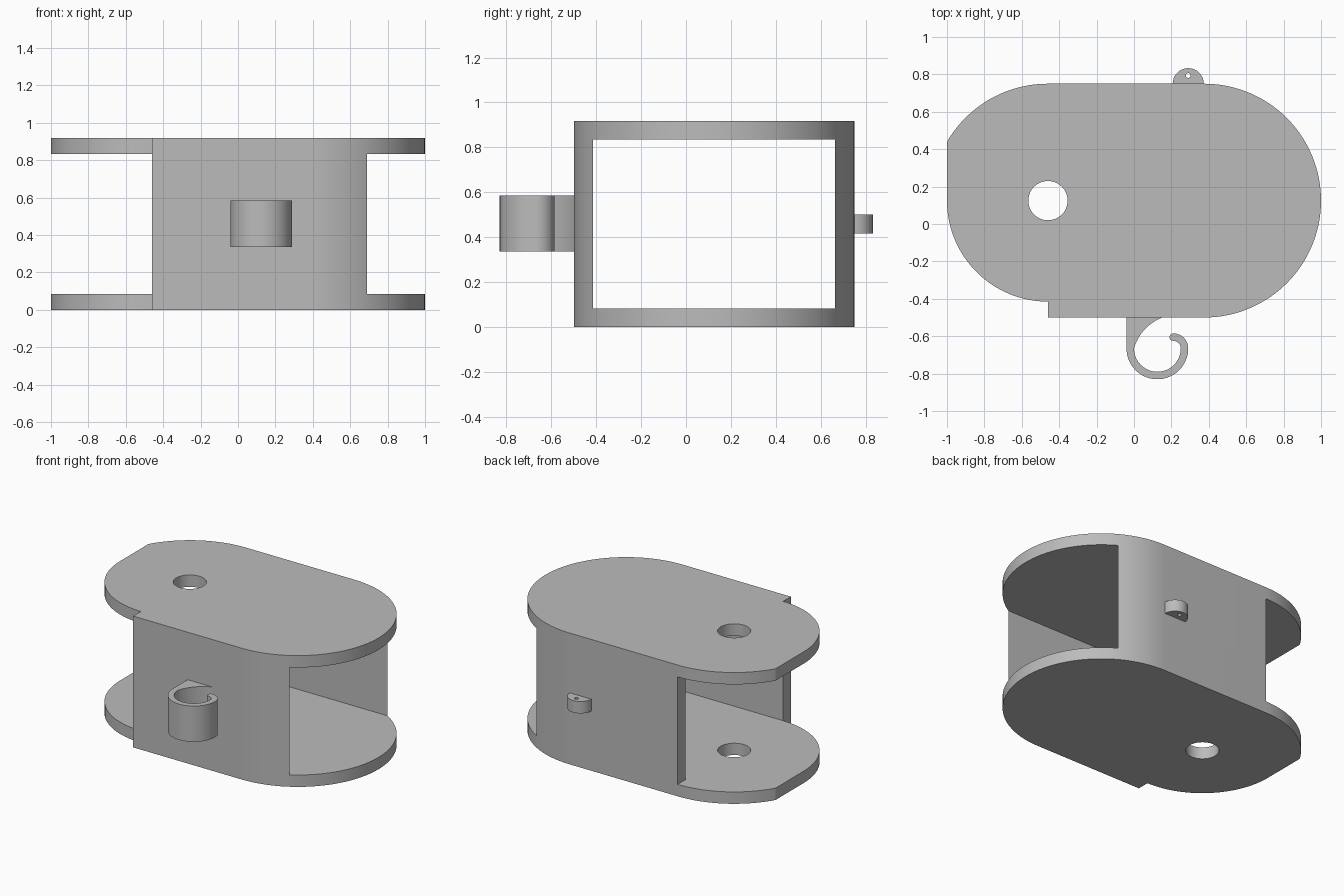
import bpy
import bmesh
from math import sin, cos, radians, acos, degrees

if "Cube" in bpy.data.objects:
    bpy.data.objects.remove(bpy.data.objects["Cube"])

grey = bpy.data.materials.new("plain grey")
grey.use_nodes = True
grey.diffuse_color = (0.5, 0.5, 0.5, 1)
grey.node_tree.nodes["Principled BSDF"].inputs["Base Color"].default_value = (0.5, 0.5, 0.5, 1)


def arc(cx, cy, r, start, end, steps=32):
    angles = [radians(start + (end - start) * i / steps) for i in range(steps + 1)]
    return [(cx + r * cos(a), cy + r * sin(a)) for a in angles]


def circle(cx, cy, r, steps=48):
    return arc(cx, cy, r, 0, 360, steps)[:-1]


def prism(name, loops, z0, z1):
    """Extrude an outline, with optional hole loops, from z0 to z1."""
    bm = bmesh.new()
    for loop in loops:
        verts = [bm.verts.new((x, y, z0)) for x, y in loop]
        for a, b in zip(verts, verts[1:] + verts[:1]):
            bm.edges.new((a, b))
    bmesh.ops.triangle_fill(bm, edges=bm.edges[:], use_beauty=True)
    ext = bmesh.ops.extrude_face_region(bm, geom=bm.faces[:], use_keep_orig=True)
    top = [v for v in ext["geom"] if isinstance(v, bmesh.types.BMVert)]
    bmesh.ops.translate(bm, verts=top, vec=(0, 0, z1 - z0))
    bmesh.ops.recalc_face_normals(bm, faces=bm.faces[:])
    mesh = bpy.data.meshes.new(name)
    bm.to_mesh(mesh)
    bm.free()
    mesh.materials.append(grey)
    obj = bpy.data.objects.new(name, mesh)
    bpy.context.collection.objects.link(obj)
    return obj


def activate(obj):
    bpy.ops.object.select_all(action="DESELECT")
    obj.select_set(True)
    bpy.context.view_layer.objects.active = obj


def cut_box(obj, x0, x1, y0, y1, z0, z1):
    box = prism("cutter", [[(x0, y0), (x1, y0), (x1, y1), (x0, y1)]], z0, z1)
    box.hide_render = True
    mod = obj.modifiers.new("cut", "BOOLEAN")
    mod.operation, mod.solver, mod.object = "DIFFERENCE", "EXACT", box
    activate(obj)
    bpy.ops.object.modifier_apply(modifier=mod.name)
    bpy.data.objects.remove(box)


# Bracket body: outline with the pivot hole
HEIGHT, WALL, MID = 0.917, 0.083, 0.125
BIG, SMALL, PIVOT = 0.625, 0.54, -0.46
outline = arc(0.375, MID, BIG, -90, 90, 64)
outline += arc(PIVOT, MID, BIG, 90, degrees(acos(-SMALL / BIG)))
outline += arc(PIVOT, MID, SMALL, 180, 270)
outline += [(PIVOT, MID - BIG)]
body = prism("bracket_body", [outline, circle(PIVOT, MID, 0.105)], 0, HEIGHT)

# Slot between the plates, and the clearance behind the back wall's end
cut_box(body, -1.2, 1.2, MID - SMALL, MID + SMALL, WALL, HEIGHT - WALL)
cut_box(body, -1.2, PIVOT, MID + 0.4, MID + 0.8, WALL, HEIGHT - WALL)

# Curled hook on the front wall
hook = [(-0.04, -0.5)]
hook += arc(0.125, -0.665, 0.165, 180, 360, 40)
hook += arc(0.21, -0.665, 0.08, 0, 90, 16)[1:]
hook += arc(0.21, -0.605, 0.02, 90, 270, 12)[1:]
hook += arc(0.21, -0.665, 0.04, 90, 0, 12)[1:]
hook += arc(0.125, -0.665, 0.125, 0, -180, 40)[1:]
# Curved gusset back to the wall
start, bend, end = (0, -0.665), (0.035, -0.55), (0.15, -0.5)
for i in range(1, 13):
    t = i / 12
    hook.append(tuple((1 - t) ** 2 * a + 2 * t * (1 - t) * b + t * t * c
                      for a, b, c in zip(start, bend, end)))
hook_obj = prism("hook", [hook], 0.335, 0.585)

# Small eyelet on the back wall
eyelet = prism("eyelet", [arc(0.29, 0.75, 0.083, 0, 180), circle(0.29, 0.794, 0.013, 20)],
               0.417, 0.5)

for obj in (body, hook_obj, eyelet):
    activate(obj)
    bpy.ops.object.shade_smooth_by_angle(angle=radians(25))
